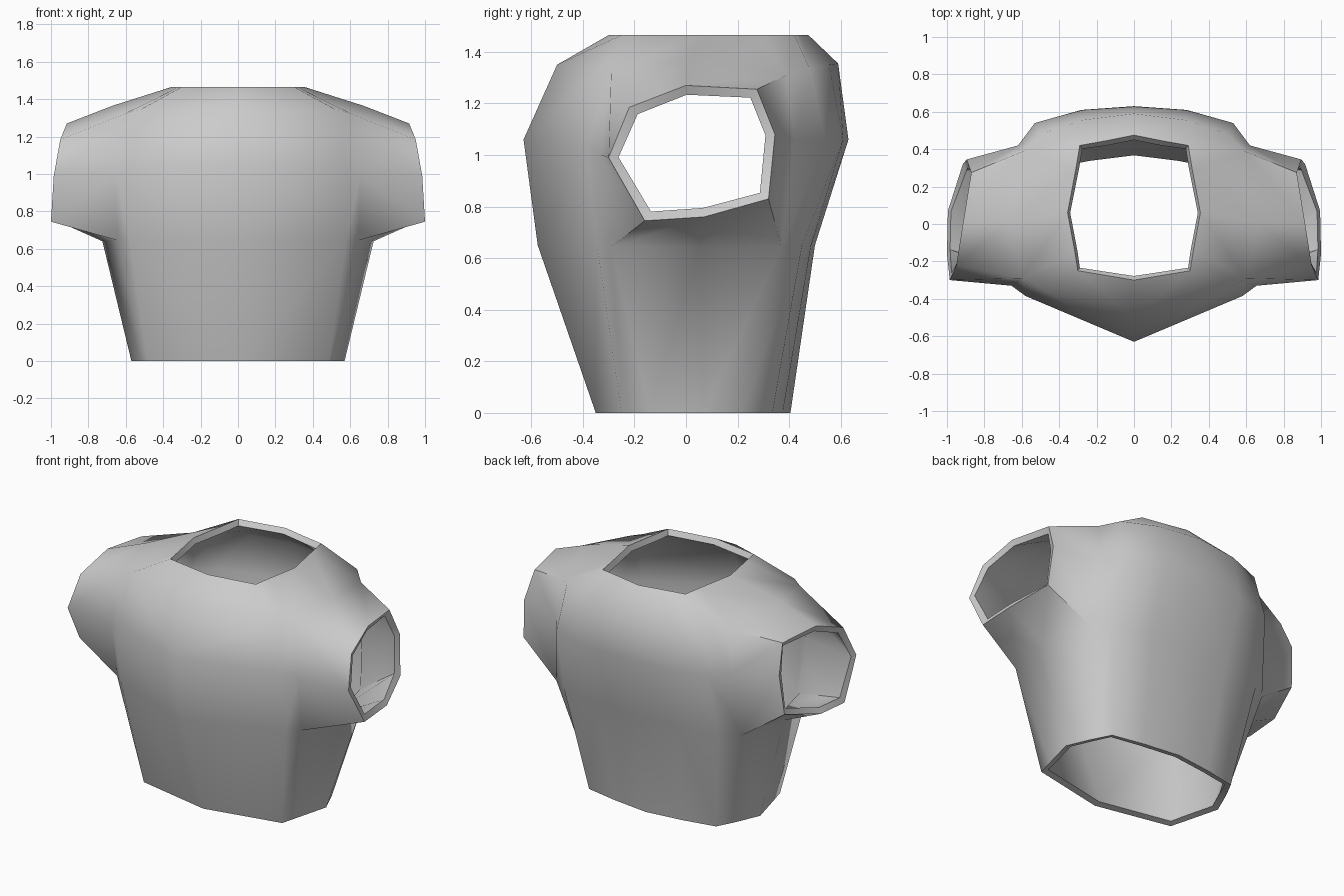
import bpy

if "Cube" in bpy.data.objects:
    bpy.data.objects.remove(bpy.data.objects["Cube"])

# Torso half rings from the front centre, round the +x side, to the back centre
waist = [(0, -.35, 0), (.485, -.25, 0), (.515, -.14, 0), (.57, .07, 0), (.505, .22, 0),
         (.445, .335, 0), (.24, .375, 0), (0, .405, 0)]
armpit = [(0, -.575, .65), (.58, -.345, .65), (.645, -.29, .645), (.725, .05, .64),
          (.65, .37, .645), (.54, .45, .65), (.28, .485, .65), (0, .5, .65)]
chest = [(0, -.63, 1.06), (.58, -.385, 1.03), (.655, -.33, 1.0), None,
         (.62, .42, 1.06), (.53, .54, 1.06), (.28, .61, 1.06), (0, .63, 1.06)]
shoulder = [(0, -.5, 1.35), (.53, -.33, 1.34), (.6, -.29, 1.325), (.67, .01, 1.365),
            (.59, .39, 1.31), (.5, .48, 1.335), (.28, .555, 1.35), (0, .59, 1.355)]
neck = [(0, -.3, 1.465), (.3, -.25, 1.465), (.316, -.15, 1.465), (.355, .06, 1.465),
        (.31, .3, 1.465), (.29, .42, 1.465), (.15, .445, 1.465), (0, .475, 1.465)]
rings = [waist, armpit, chest, shoulder, neck]

# Sleeve opening, matching the arm hole loop below
cuff = [(1, -.16, .745), (.995, .07, .76), (.915, .32, .83), (.895, .345, 1.08),
        (.87, .275, 1.255), (.915, 0, 1.27), (.95, -.22, 1.185), (.985, -.3, .99)]
arm_hole = [(1, 2), (1, 3), (1, 4), (2, 4), (3, 4), (3, 3), (3, 2), (2, 2)]

verts, index, faces = [], {}, []
for r, ring in enumerate(rings):
    for c, p in enumerate(ring):
        if p:
            index[r, c] = len(verts)
            verts.append(p)

# Torso panels, leaving the arm hole open
for r in range(4):
    for c in range(7):
        corners = [(r, c), (r, c + 1), (r + 1, c + 1), (r + 1, c)]
        if all(k in index for k in corners):
            faces.append([index[k] for k in corners])

# Sleeve panels
start = len(verts)
verts += cuff
for i in range(8):
    j = (i + 1) % 8
    faces.append([index[arm_hole[i]], index[arm_hole[j]], start + j, start + i])

mesh = bpy.data.meshes.new("torso_shell")
mesh.from_pydata(verts, [], faces)
shell = bpy.data.objects.new("torso_shell", mesh)
bpy.context.collection.objects.link(shell)
bpy.context.view_layer.objects.active = shell
shell.select_set(True)

# Mirror the half and give the shell its wall thickness
mirror = shell.modifiers.new("mirror", 'MIRROR')
mirror.use_clip = True
wall = shell.modifiers.new("wall", 'SOLIDIFY')
wall.thickness = 0.038
wall.offset = -1
wall.use_even_offset = True
for name in ("mirror", "wall"):
    bpy.ops.object.modifier_apply(modifier=name)
bpy.ops.object.shade_smooth_by_angle(angle=1.05)
